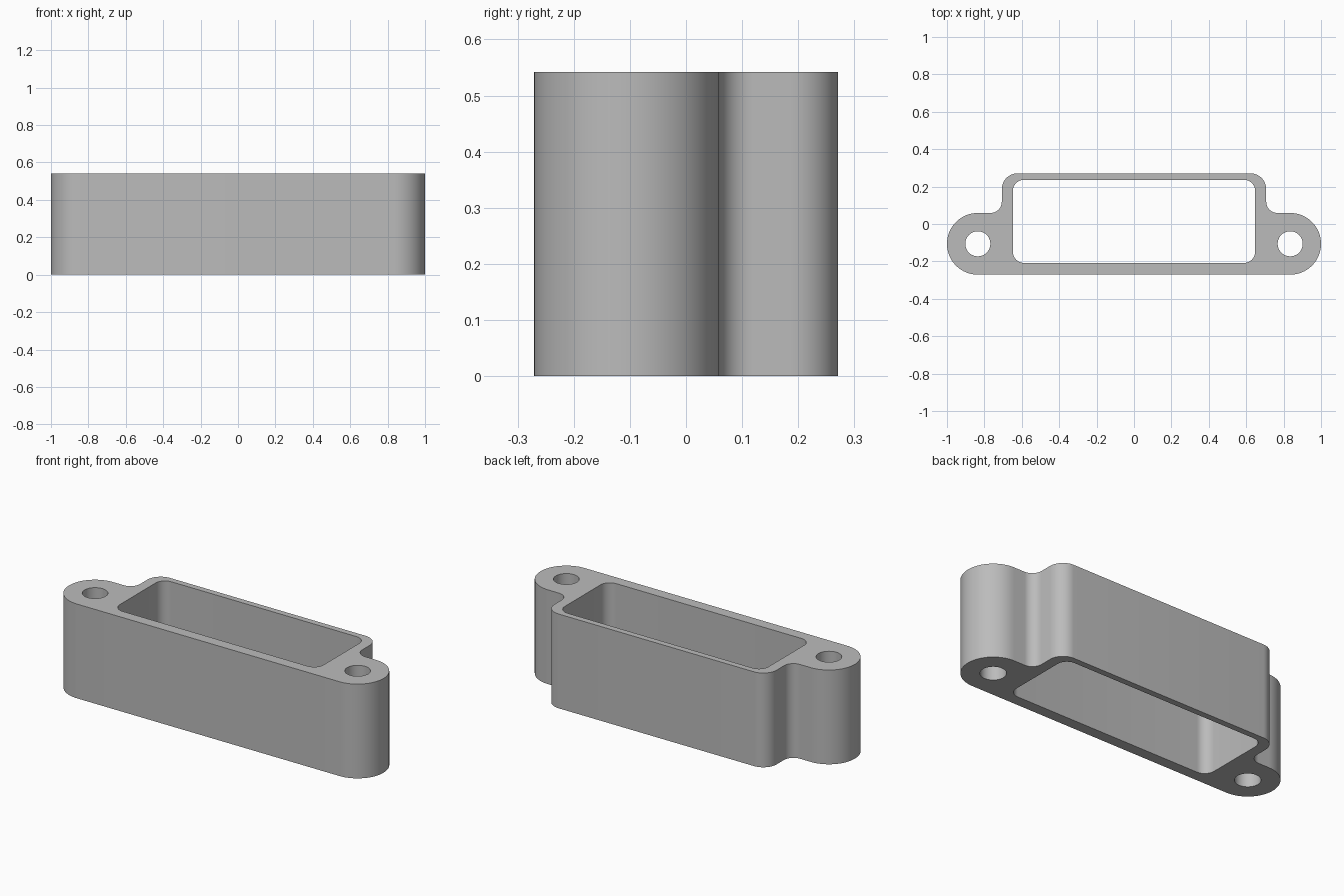
import bpy, bmesh, math

cube = bpy.data.objects.get("Cube")
if cube:
    bpy.data.objects.remove(cube, do_unlink=True)

HEIGHT = 0.542
BACK, FRONT = 0.271, -0.271
EAR_X, EAR_R = 0.835, 0.165          # rounded mounting ears
EAR_Y = FRONT + EAR_R
BODY_X, BODY_R, FILLET = 0.707, 0.085, 0.06
HOLE_R = 0.067


def arc(cx, cy, r, start, end, steps):
    """Points on an arc, angles in degrees."""
    angles = [math.radians(start + (end - start) * i / steps) for i in range(steps + 1)]
    return [(cx + r * math.cos(a), cy + r * math.sin(a)) for a in angles]


def rounded_rect(x, y0, y1, r):
    corners = [(x - r, y0 + r, -90), (x - r, y1 - r, 0),
               (r - x, y1 - r, 90), (r - x, y0 + r, 180)]
    return [p for cx, cy, a in corners for p in arc(cx, cy, r, a, a + 90, 10)]


# Outer outline: ear, concave fillet and body corner, then mirrored
ear_top = EAR_Y + EAR_R
half = arc(EAR_X, EAR_Y, EAR_R, -90, 90, 32)
half += arc(BODY_X + FILLET, ear_top + FILLET, FILLET, 270, 180, 12)
half += arc(BODY_X - BODY_R, BACK - BODY_R, BODY_R, 0, 90, 12)
outline = half + [(-x, y) for x, y in reversed(half)]

# Openings: central window and two screw holes
loops = [outline, rounded_rect(0.648, -0.208, 0.236, 0.06)]
for side in (1, -1):
    loops.append(arc(side * EAR_X, EAR_Y, HOLE_R, 0, 360, 40)[:-1])

# Fill the profile and extrude it upwards
bm = bmesh.new()
edges = []
for pts in loops:
    vs = [bm.verts.new((x, y, 0)) for x, y in pts]
    edges += [bm.edges.new((vs[i - 1], v)) for i, v in enumerate(vs)]
bmesh.ops.triangle_fill(bm, use_beauty=True, use_dissolve=False, edges=edges, normal=(0, 0, 1))
result = bmesh.ops.extrude_face_region(bm, geom=bm.faces[:], use_keep_orig=True)
top = [g for g in result["geom"] if isinstance(g, bmesh.types.BMVert)]
bmesh.ops.translate(bm, vec=(0, 0, HEIGHT), verts=top)
bmesh.ops.recalc_face_normals(bm, faces=bm.faces[:])
mesh = bpy.data.meshes.new("connector_spacer")
bm.to_mesh(mesh)
bm.free()

spacer = bpy.data.objects.new("connector_spacer", mesh)
bpy.context.collection.objects.link(spacer)

# Plain grey material
grey = bpy.data.materials.new("plain_grey")
grey.use_nodes = True
color = (0.5, 0.5, 0.5, 1)
grey.diffuse_color = color
grey.node_tree.nodes["Principled BSDF"].inputs["Base Color"].default_value = color
mesh.materials.append(grey)

bpy.ops.object.select_all(action="DESELECT")
spacer.select_set(True)
bpy.context.view_layer.objects.active = spacer
bpy.ops.object.shade_smooth_by_angle(angle=math.radians(30))
